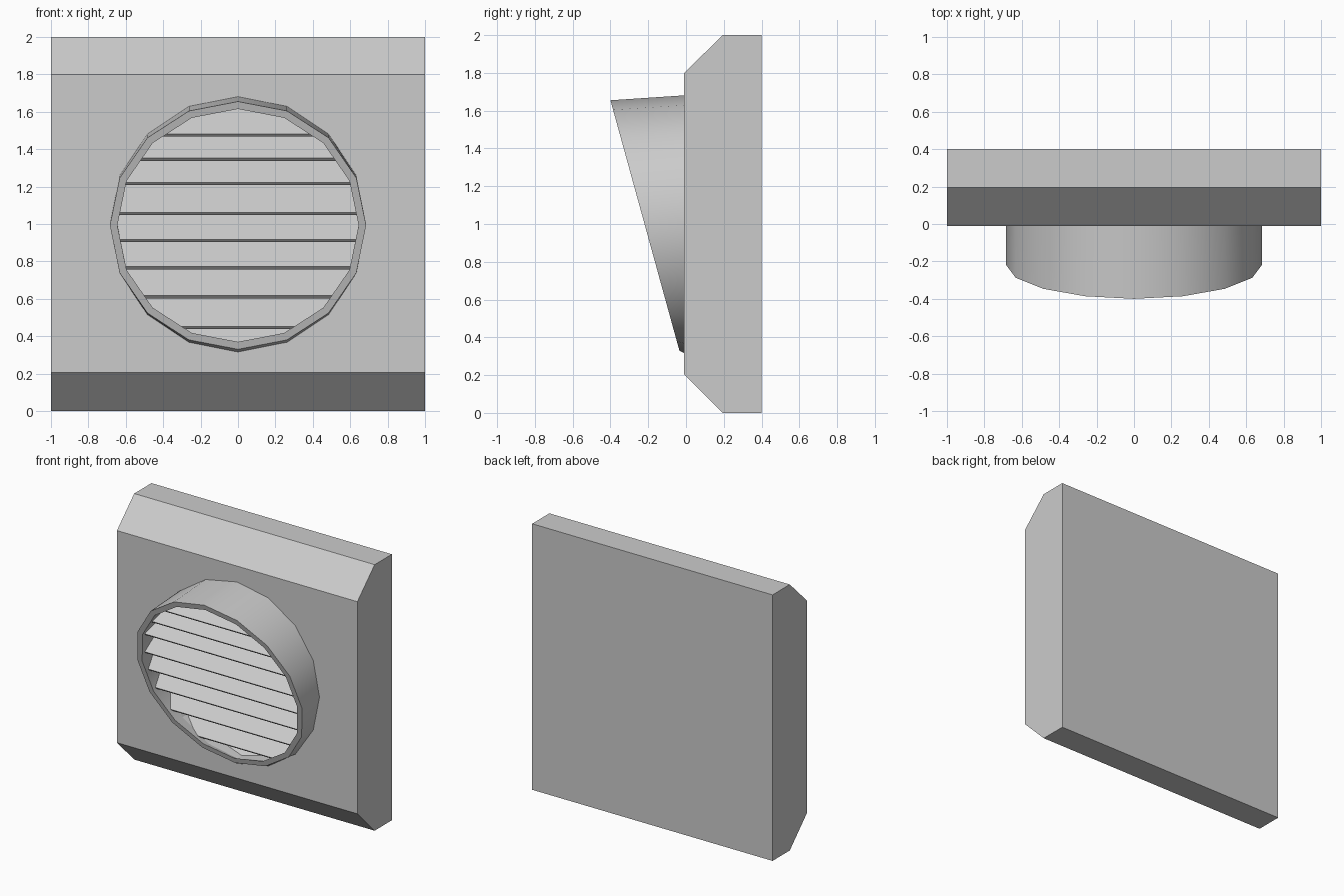
import bpy, bmesh, math
from mathutils import Matrix, Vector

cube = bpy.data.objects.get("Cube")
if cube:
    bpy.data.objects.remove(cube, do_unlink=True)

grey = bpy.data.materials.new("light grey")
grey.use_nodes = True
grey.diffuse_color = (0.6, 0.6, 0.6, 1)
grey.node_tree.nodes["Principled BSDF"].inputs["Base Color"].default_value = (0.6, 0.6, 0.6, 1)

SIDES = 16


def finish(bm, name):
    bmesh.ops.recalc_face_normals(bm, faces=bm.faces)
    mesh = bpy.data.meshes.new(name)
    bm.to_mesh(mesh)
    bm.free()
    mesh.materials.append(grey)
    obj = bpy.data.objects.new(name, mesh)
    bpy.context.collection.objects.link(obj)
    return obj


def activate(obj):
    bpy.ops.object.select_all(action='DESELECT')
    obj.select_set(True)
    bpy.context.view_layer.objects.active = obj


def ring(bm, rx, rz, zc, y_of_z):
    """Ring of vertices around the y axis, with a vertex at the top."""
    verts = []
    for i in range(SIDES):
        a = 2 * math.pi * i / SIDES
        z = zc + rz * math.cos(a)
        verts.append(bm.verts.new((rx * math.sin(a), y_of_z(z), z)))
    return verts


def bridge(bm, a, b):
    for i in range(SIDES):
        j = (i + 1) % SIDES
        bm.faces.new((a[i], a[j], b[j], b[i]))


def cut(obj, radius, y0, y1, operation):
    """Boolean with a round cutter along y."""
    bm = bmesh.new()
    a = ring(bm, radius, radius, 0.998, lambda z: y0)
    b = ring(bm, radius, radius, 0.998, lambda z: y1)
    bridge(bm, a, b)
    bm.faces.new(a)
    bm.faces.new(b)
    cutter = finish(bm, "cutter")
    cutter.hide_render = True
    mod = obj.modifiers.new("cut", 'BOOLEAN')
    mod.object = cutter
    mod.operation = operation
    mod.solver = 'EXACT'
    activate(obj)
    bpy.ops.object.modifier_apply(modifier=mod.name)
    bpy.data.objects.remove(cutter, do_unlink=True)


# Wall block with chamfered top and bottom, and a round recess
bm = bmesh.new()
profile = [(0.4, 0), (0.4, 2), (0.195, 2), (-0.01, 1.8), (-0.01, 0.205), (0.195, 0)]
face = bm.faces.new([bm.verts.new((-1, y, z)) for y, z in profile])
moved = bmesh.ops.extrude_face_region(bm, geom=[face])["geom"]
bmesh.ops.translate(bm, vec=(2, 0, 0), verts=[v for v in moved if isinstance(v, bmesh.types.BMVert)])
block = finish(bm, "wall_block")
cut(block, 0.645, -0.5, 0.2, 'DIFFERENCE')


# Round hood, cut off at a slant
def slant(z):
    return -0.2175 - 0.2755 * (z - 0.9925)


bm = bmesh.new()
rings = [ring(bm, 0.685, 0.683, 0.998, lambda z: -0.008),
         ring(bm, 0.685, 0.6625, 0.9925, slant),
         ring(bm, 0.645, 0.6225, 0.9925, slant),
         ring(bm, 0.645, 0.645, 0.998, lambda z: -0.008)]
for a, b in zip(rings, rings[1:] + rings[:1]):
    bridge(bm, a, b)
hood = finish(bm, "hood")
activate(hood)
bpy.ops.object.shade_smooth_by_angle(angle=math.radians(30))

# Louvre slats leaning back, set just behind the slanted rim
LENGTH, THICK = 0.23, 0.02
bm = bmesh.new()
for z in (0.3, 0.445, 0.61, 0.765, 0.91, 1.055, 1.215, 1.345, 1.475):
    front = Vector((0, slant(z) + 0.035, z))
    place = (Matrix.Translation(front) @ Matrix.Rotation(math.radians(45), 4, 'X')
             @ Matrix.Translation((0, LENGTH / 2, 0))
             @ Matrix.Diagonal((1.5, LENGTH, THICK, 1)))
    bmesh.ops.create_cube(bm, size=1, matrix=place)
slats = finish(bm, "louvre_slats")
cut(slats, 0.65, -0.6, 0.3, 'INTERSECT')
